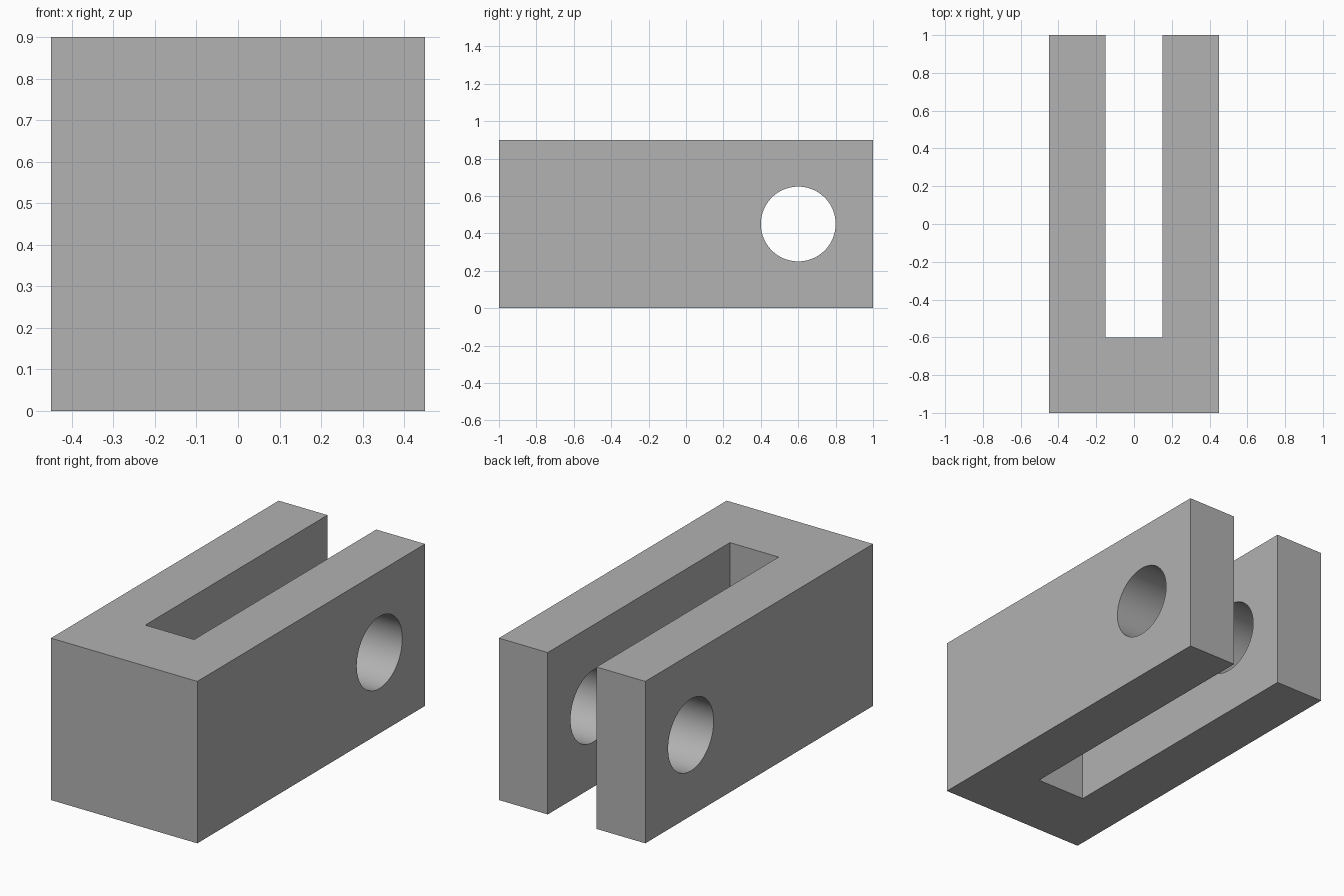
import bpy
import bmesh
import math

if "Cube" in bpy.data.objects:
    bpy.data.objects.remove(bpy.data.objects["Cube"], do_unlink=True)

WIDTH, LENGTH, HEIGHT = 0.9, 2.0, 0.9
SLOT_WIDTH, SLOT_FRONT = 0.3, -0.6
HOLE_Y, HOLE_RADIUS = 0.6, 0.2

# Plain grey finish
grey = bpy.data.materials.new("light_grey")
grey.use_nodes = True
colour = (0.445, 0.445, 0.445, 1)
grey.diffuse_color = colour
grey.node_tree.nodes["Principled BSDF"].inputs["Base Color"].default_value = colour

# Fork body: U-shaped outline extruded upwards
x, s, y = WIDTH / 2, SLOT_WIDTH / 2, LENGTH / 2
outline = [(-x, -y), (x, -y), (x, y), (s, y),
           (s, SLOT_FRONT), (-s, SLOT_FRONT), (-s, y), (-x, y)]
bm = bmesh.new()
base = bm.faces.new([bm.verts.new((px, py, 0)) for px, py in outline])
top = bmesh.ops.extrude_face_region(bm, geom=[base], use_keep_orig=True)["geom"]
bmesh.ops.translate(bm, vec=(0, 0, HEIGHT),
                    verts=[v for v in top if isinstance(v, bmesh.types.BMVert)])
bmesh.ops.recalc_face_normals(bm, faces=bm.faces)
mesh = bpy.data.meshes.new("clevis_fork")
bm.to_mesh(mesh)
bm.free()
mesh.materials.append(grey)
fork = bpy.data.objects.new("clevis_fork", mesh)
bpy.context.collection.objects.link(fork)

# Pin hole through both arms
bpy.ops.mesh.primitive_cylinder_add(
    vertices=96, radius=HOLE_RADIUS, depth=WIDTH * 1.5,
    location=(0, HOLE_Y, HEIGHT / 2), rotation=(0, math.pi / 2, 0))
cutter = bpy.context.object
cutter.name = "pin_hole_cutter"
cutter.data.materials.append(grey)

bpy.ops.object.select_all(action="DESELECT")
fork.select_set(True)
bpy.context.view_layer.objects.active = fork
cut = fork.modifiers.new("pin_hole", "BOOLEAN")
cut.operation = "DIFFERENCE"
cut.solver = "EXACT"
cut.object = cutter
bpy.ops.object.modifier_apply(modifier=cut.name)
bpy.data.objects.remove(cutter, do_unlink=True)

# Smooth bore, crisp outer edges
bpy.ops.object.shade_smooth_by_angle(angle=math.radians(30))
